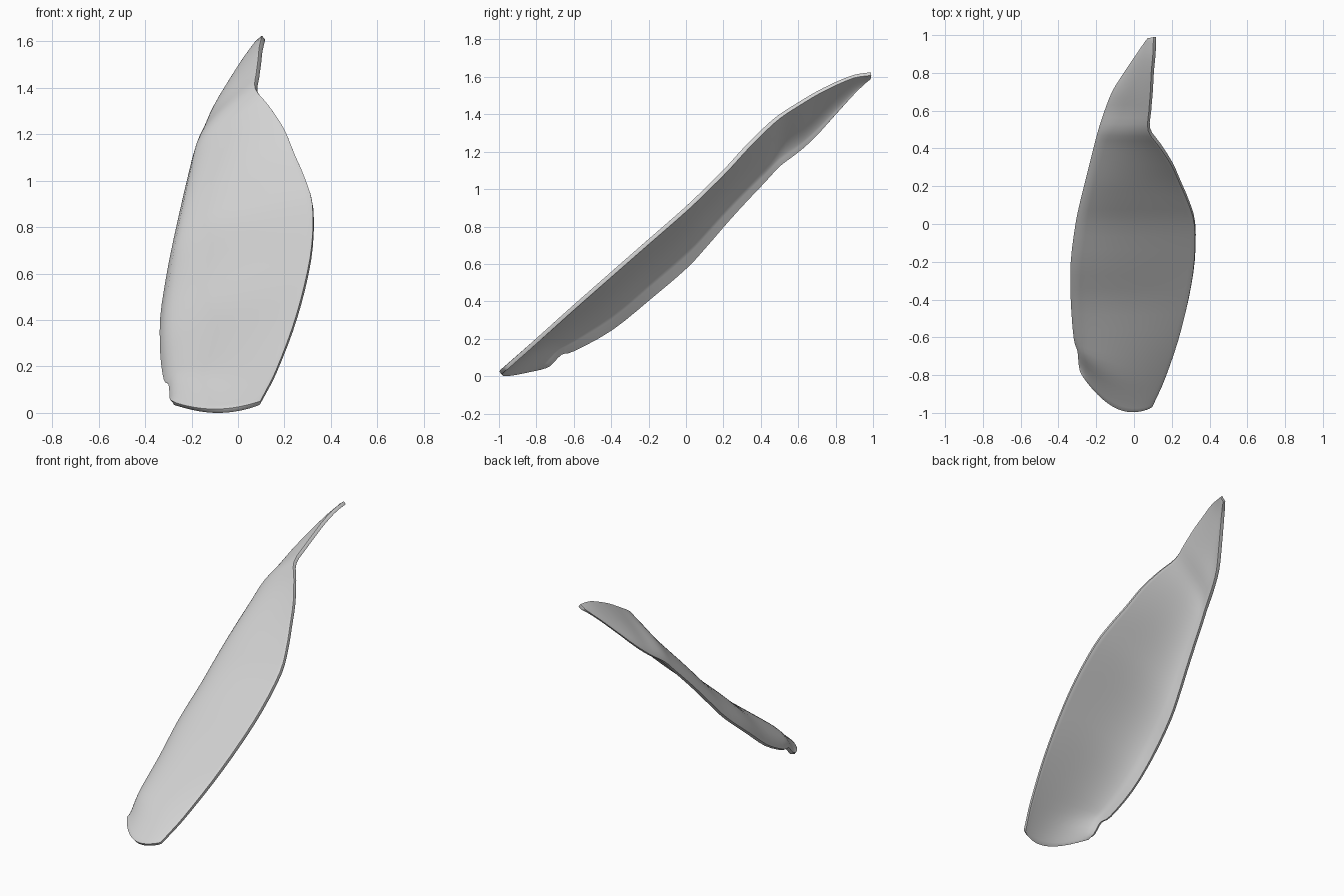
import bpy, math
from mathutils import Vector

if "Cube" in bpy.data.objects:
    bpy.data.objects.remove(bpy.data.objects["Cube"])

# Edge stations from the base to the tip: left edge xyz, right edge xyz, arch height
STATIONS = [
    (-.28, -.78, .045, .095, -.962, .045, 0),
    (-.285, -.73, .06, .125, -.90, .10, .035),
    (-.29, -.67, .12, .165, -.81, .18, .05),
    (-.31, -.60, .14, .235, -.61, .36, .07),
    (-.325, -.40, .25, .288, -.40, .545, .09),
    (-.325, -.20, .41, .32, -.20, .72, .10),
    (-.30, 0, .58, .322, 0, .895, .10),
    (-.275, .12, .71, .288, .12, 1.01, .095),
    (-.25, .22, .825, .245, .22, 1.11, .085),
    (-.225, .32, .935, .20, .32, 1.22, .07),
    (-.20, .42, 1.04, .135, .42, 1.32, .055),
    (-.178, .50, 1.125, .08, .50, 1.39, .045),
    (-.145, .60, 1.20, .085, .60, 1.455, .035),
    (-.105, .70, 1.29, .093, .70, 1.515, .03),
    (-.042, .80, 1.40, .098, .80, 1.565, .02),
    (.025, .90, 1.51, .107, .90, 1.605, .01),
    (.082, .985, 1.595, .110, .99, 1.618, 0),
]
ACROSS, STEPS = 24, 3


def smooth_station(u):
    """Catmull-Rom value of the stations at position u."""
    last = len(STATIONS) - 1
    k = min(int(u), last - 1)
    t = u - k
    a, b, c, d = (STATIONS[min(max(k + j, 0), last)] for j in (-1, 0, 1, 2))
    return [.5 * (2 * q + (r - p) * t + (2 * p - 5 * q + 4 * r - s) * t * t
                  + (3 * q - p - 3 * r + s) * t ** 3)
            for p, q, r, s in zip(a, b, c, d)]


# Arched, twisted sheet between the two edges
verts, faces = [], []
n = ACROSS + 1
rows = (len(STATIONS) - 1) * STEPS + 1
for row in range(rows):
    u = row / STEPS
    s = smooth_station(u)
    left, right, arch = Vector(s[:3]), Vector(s[3:6]), s[6]
    bow = max(0, 1 - u / 4)            # rounded base
    for i in range(n):
        t = i / ACROSS
        p = left.lerp(right, t)
        p.z += arch * max(0, math.sin(math.pi * t ** .52))
        p += Vector((0, -.098, -.035)) * bow * max(0, math.sin(math.pi * t)) ** .85
        verts.append(p)
for r in range(rows - 1):
    for i in range(ACROSS):
        a = r * n + i
        faces.append((a, a + 1, a + n + 1, a + n))

mesh = bpy.data.meshes.new("curved_blade")
mesh.from_pydata(verts, [], faces)
blade = bpy.data.objects.new("curved_blade", mesh)
bpy.context.collection.objects.link(blade)

# Single pale grey colour
grey = bpy.data.materials.new("pale_grey")
grey.diffuse_color = (.66, .66, .66, 1)
grey.use_nodes = True
grey.node_tree.nodes["Principled BSDF"].inputs["Base Color"].default_value = grey.diffuse_color
mesh.materials.append(grey)

# Thin wall with a softened rim
wall = blade.modifiers.new("wall", 'SOLIDIFY')
wall.thickness = .022
wall.offset = 0
rim = blade.modifiers.new("rim", 'BEVEL')
rim.width = .006
rim.segments = 2
rim.limit_method = 'ANGLE'
rim.angle_limit = math.radians(50)
bpy.context.view_layer.objects.active = blade
blade.select_set(True)
bpy.ops.object.modifier_apply(modifier="wall")
bpy.ops.object.modifier_apply(modifier="rim")
bpy.ops.object.shade_smooth_by_angle(angle=math.radians(40))

# Rest on the ground
low = min(v.co.z for v in mesh.vertices)
for v in mesh.vertices:
    v.co.z -= low
